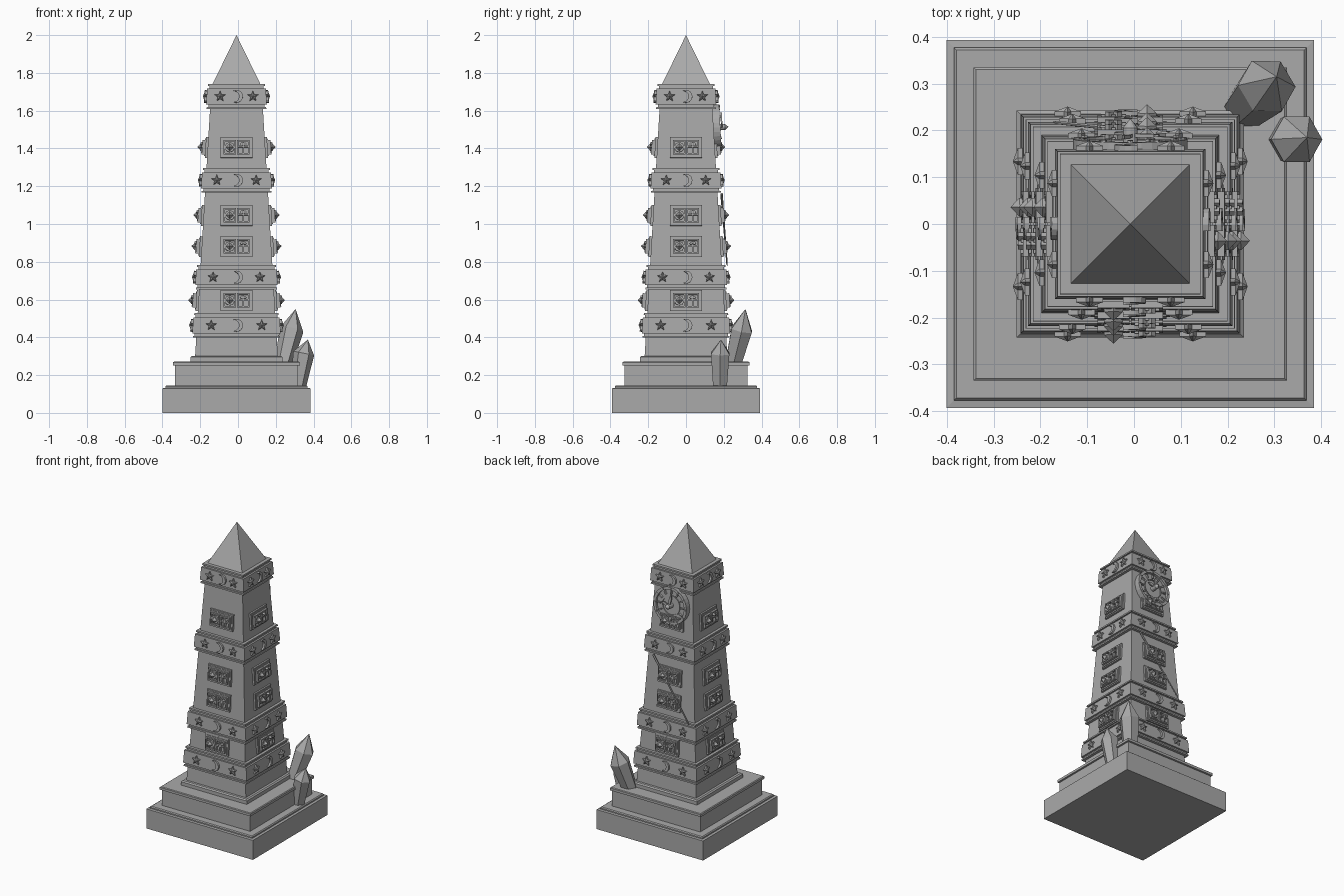
import bpy, bmesh, math
from math import sin, cos, pi, tau
from mathutils import Matrix, Vector

if "Cube" in bpy.data.objects:
    bpy.data.objects.remove(bpy.data.objects["Cube"], do_unlink=True)

stone = bpy.data.materials.new("grey stone")
stone.use_nodes = True
GREY = (0.4, 0.4, 0.4, 1)
stone.diffuse_color = GREY
stone.node_tree.nodes["Principled BSDF"].inputs["Base Color"].default_value = GREY

CENTRE = Matrix.Translation((-0.008, 0, 0))
Z0, Z1, H0, H1 = 0.3, 1.74, 0.219, 0.132
TILT = math.atan((H0 - H1) / (Z1 - Z0))


def wall(z):
    """Half width of the tapering shaft at a height."""
    return H0 + (H1 - H0) * (z - Z0) / (Z1 - Z0)


def face_frame(side, z, extra=0.0):
    """Frame on one wall: x across, z up the slope, -y outward."""
    return (CENTRE @ Matrix.Rotation(side * pi / 2, 4, 'Z')
            @ Matrix.Translation((0, -wall(z) - extra, z)) @ Matrix.Rotation(-TILT, 4, 'X'))


def finish(bm, name):
    bmesh.ops.recalc_face_normals(bm, faces=bm.faces)
    mesh = bpy.data.meshes.new(name)
    bm.to_mesh(mesh)
    bm.free()
    mesh.materials.append(stone)
    ob = bpy.data.objects.new(name, mesh)
    bpy.context.collection.objects.link(ob)
    return ob


def loft(bm, rings, mat):
    """Skin a list of equal rings; a single-point last ring makes an apex."""
    rows = [[bm.verts.new(mat @ Vector(p)) for p in ring] for ring in rings]
    n = len(rows[0])
    bm.faces.new(rows[0])
    for a, b in zip(rows, rows[1:]):
        for i in range(n):
            j = (i + 1) % n
            bm.faces.new((a[i], a[j], b[0]) if len(b) == 1 else (a[i], a[j], b[j], b[i]))
    if len(rows[-1]) > 2:
        bm.faces.new(rows[-1])


def square(h, z):
    return [(-h, -h, z), (h, -h, z), (h, h, z), (-h, h, z)]


def plate(bm, outline, out0, out1, mat, peak=None):
    """Extrude a flat outline outward from a wall, optionally to a point."""
    rings = [[(u, -o, v) for u, v in outline] for o in (out0, out1)]
    if peak:
        n = len(outline)
        rings.append([(sum(p[0] for p in outline) / n, -peak, sum(p[1] for p in outline) / n)])
    loft(bm, rings, mat)


def rect(u, v, w, h):
    return [(u - w, v - h), (u + w, v - h), (u + w, v + h), (u - w, v + h)]


def ring_points(u, v, r, n, inner=None):
    """Regular polygon, or a star when an inner radius is given."""
    pts = []
    for i in range(n):
        rad = inner if inner and i % 2 else r
        pts.append((u + rad * sin(tau * i / n), v + rad * cos(tau * i / n)))
    return pts


def crescent(r):
    outer = [(r * sin(a), r * cos(a)) for a in (pi * (i / 10 * 1.3 - 0.15) for i in range(11))]
    inner = [(-r * 0.45 + r * 0.85 * sin(a), r * 0.85 * cos(a))
             for a in (pi * (0.9 - i / 8 * 0.8) for i in range(9))]
    return outer + inner


# Stepped base
for name, steps in {
    "base_slab": [(0.393, 0), (0.393, 0.13), (0.377, 0.132), (0.377, 0.14), (0.372, 0.146)],
    "middle_step": [(0.325, 0.146), (0.325, 0.25), (0.335, 0.252), (0.335, 0.268), (0.33, 0.272)],
    "upper_step": [(0.243, 0.272), (0.243, 0.295), (0.235, 0.302)],
}.items():
    bm = bmesh.new()
    loft(bm, [square(h, z) for h, z in steps], CENTRE)
    finish(bm, name)

# Shaft and pointed cap
bm = bmesh.new()
loft(bm, [square(H0, Z0), square(H1, Z1)], CENTRE)
finish(bm, "shaft")
bm = bmesh.new()
loft(bm, [square(0.127, Z1), [(0, 0, 2.0)]], CENTRE)
finish(bm, "pyramid_cap")

# Four decorated bands: belt, two rims, stars and moons
bands = bmesh.new()
emblems = bmesh.new()
for z in (0.463, 0.718, 1.231, 1.675):
    for low, high, grow in ((-0.065, -0.055, 0.018), (-0.042, 0.042, 0.022), (0.055, 0.065, 0.018)):
        loft(bands, [square(wall(z + d) + grow, z + d) for d in (low, high)], CENTRE)
    loft(bands, [square(wall(z + d) + 0.01, z + d) for d in (-0.055, 0.055)], CENTRE)
    for side in range(4):
        m = face_frame(side, z, 0.02)
        for sx in (-1, 1):
            plate(emblems, ring_points(sx * wall(z) * 0.64, 0, 0.03, 10, 0.013),
                  0, 0.012, m, peak=0.022)
        plate(emblems, crescent(0.034), 0, 0.014, m)
finish(bands, "bands")
finish(emblems, "stars_and_moons")

# Windows: backing plate, raised pane borders, gem and cross ornaments
frames = bmesh.new()
ornaments = bmesh.new()
for z in (0.594, 0.88, 1.045, 1.405):
    for side in range(4):
        m = face_frame(side, z)
        plate(frames, rect(0, 0, 0.085, 0.055), -0.01, 0.012, m)
        plate(frames, rect(0, 0, 0.077, 0.047), 0.012, 0.016, m)
        for u in (-0.036, 0.036):
            for s in (-1, 1):
                plate(frames, rect(u, s * 0.034, 0.034, 0.004), 0.014, 0.03, m)
                plate(frames, rect(u + s * 0.03, 0, 0.004, 0.032), 0.014, 0.03, m)
        # Gem
        plate(ornaments, ring_points(-0.036, 0, 0.027, 8), 0.014, 0.03, m)
        plate(ornaments, ring_points(-0.036, 0, 0.02, 4), 0.03, 0.036, m, peak=0.055)
        # Cross with a small bow
        plate(ornaments, rect(0.036, -0.002, 0.004, 0.03), 0.014, 0.034, m)
        plate(ornaments, rect(0.036, 0.004, 0.027, 0.004), 0.014, 0.034, m)
        for s in (-1, 1):
            plate(ornaments, ring_points(0.036 + s * 0.009, 0.016, 0.009, 4), 0.014, 0.04, m)
finish(frames, "window_frames")
finish(ornaments, "window_ornaments")

# Clock on the back wall
m = face_frame(2, 1.51)
clock = bmesh.new()
plate(clock, ring_points(0, 0, 0.118, 32), -0.005, 0.02, m)
for r_out, r_in, out in ((0.122, 0.104, 0.036), (0.066, 0.06, 0.026)):
    a, b = ring_points(0, 0, r_out, 32), ring_points(0, 0, r_in, 32)
    for i in range(32):
        j = (i + 1) % 32
        plate(clock, [a[i], a[j], b[j], b[i]], 0.0, out, m)
finish(clock, "clock_face")

bits = bmesh.new()
for i in range(12):
    spin = m @ Matrix.Rotation(tau * i / 12, 4, 'Y')
    plate(bits, rect(0, 0.086, 0.004, 0.012), 0.015, 0.032, spin)
    plate(bits, ring_points(0, 0.113, 0.007, 6), 0.034, 0.04, spin)
for angle, length in ((0.15, 0.08), (-1.2, 0.055)):
    spin = m @ Matrix.Rotation(angle, 4, 'Y')
    plate(bits, [(-0.005, -0.015), (0.005, -0.015), (0.009, length * 0.7), (0, length),
                 (-0.009, length * 0.7)], 0.04, 0.048, spin)
plate(bits, ring_points(0, 0, 0.016, 12), 0.015, 0.06, m, peak=0.08)
finish(bits, "clock_hands_and_markers")


def tapered(name, stations, sides):
    """Faceted solid through (centre, radius) stations ending in a point."""
    axis = (Vector(stations[-1][0]) - Vector(stations[0][0])).normalized()
    turn = Vector((0, 0, 1)).rotation_difference(axis).to_matrix().to_4x4()
    rings = []
    for c, r in stations:
        c = Vector(c)
        rings.append([c + turn @ Vector((r * cos(tau * i / sides), r * sin(tau * i / sides), 0))
                      for i in range(sides)] if r else [c])
    bm = bmesh.new()
    loft(bm, rings, Matrix())
    finish(bm, name)


# Thin diagonal rod across the back wall
tapered("back_rod", [((0.11, 0.188, 1.16), 0.007), ((-0.03, 0.203, 0.97), 0.005),
                     ((-0.165, 0.217, 0.79), 0.004), ((-0.175, 0.218, 0.775), 0)], 6)

# Crystals at the back left corner
tapered("large_crystal", [((0.24, 0.25, 0.26), 0.048), ((0.284, 0.295, 0.44), 0.063),
                          ((0.305, 0.315, 0.55), 0)], 6)
tapered("small_crystal", [((0.318, 0.18, 0.14), 0.042), ((0.348, 0.181, 0.315), 0.056),
                          ((0.37, 0.185, 0.388), 0)], 6)
